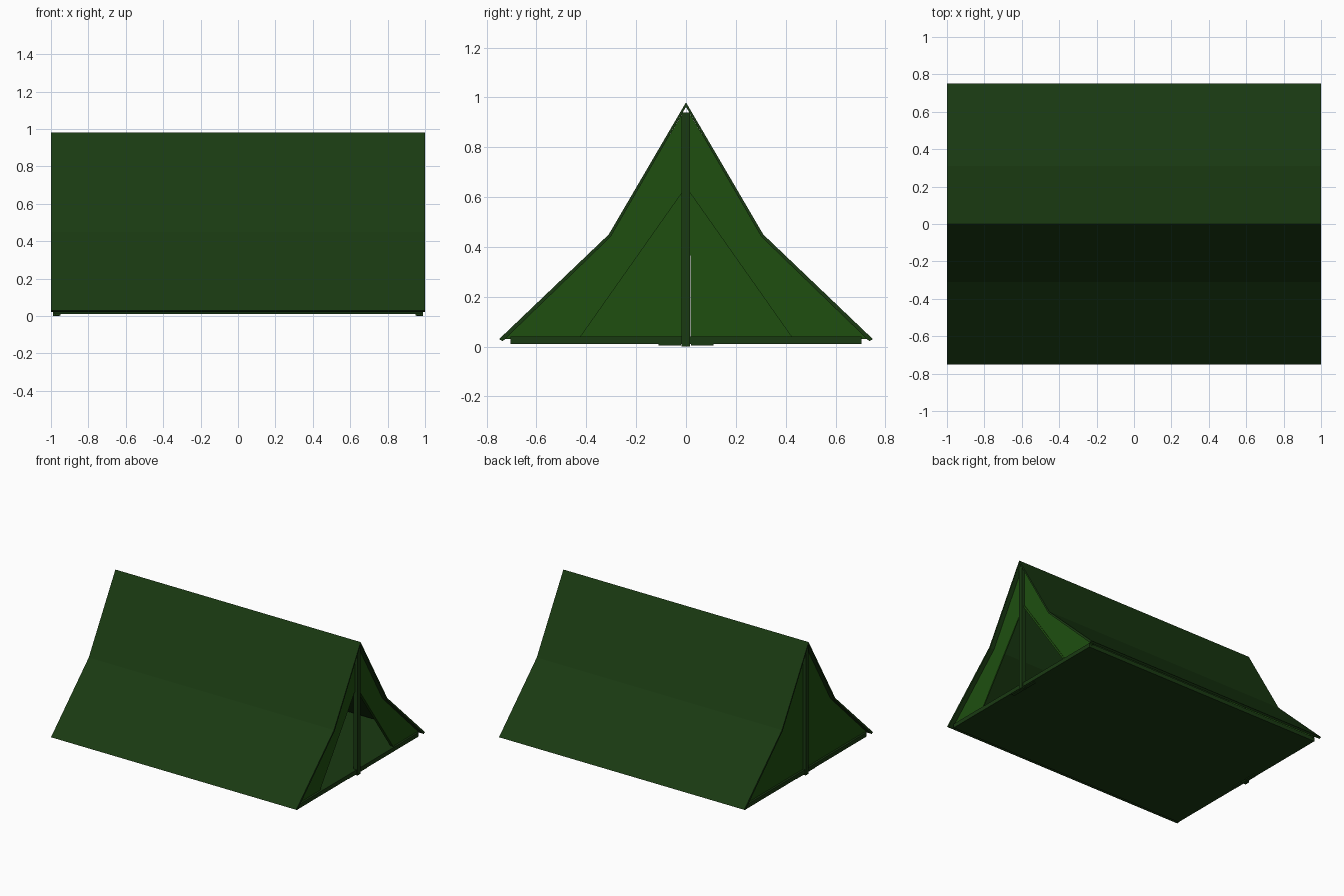
import bpy, bmesh

if "Cube" in bpy.data.objects:
    bpy.data.objects.remove(bpy.data.objects["Cube"])


def mat(name, c):
    m = bpy.data.materials.new(name)
    m.diffuse_color = (*c, 1)
    m.use_nodes = True
    m.node_tree.nodes["Principled BSDF"].inputs["Base Color"].default_value = m.diffuse_color
    return m


DARK = mat("dark_canvas", (0.010, 0.042, 0.006))
LIGHT = mat("green_canvas", (0.013, 0.078, 0.005))


def prism(name, yz, x0, x1, m):
    """Extrude a (y, z) outline along x."""
    bm = bmesh.new()
    f = bm.faces.new([bm.verts.new((x0, y, z)) for y, z in yz])
    r = bmesh.ops.extrude_face_region(bm, geom=[f])
    for v in r["geom"]:
        if isinstance(v, bmesh.types.BMVert):
            v.co.x = x1
    bmesh.ops.recalc_face_normals(bm, faces=bm.faces)
    me = bpy.data.meshes.new(name)
    bm.to_mesh(me)
    bm.free()
    me.materials.append(m)
    ob = bpy.data.objects.new(name, me)
    bpy.context.collection.objects.link(ob)
    return ob


def rect(y0, y1, z0, z1):
    return [(y0, z0), (y1, z0), (y1, z1), (y0, z1)]


# Kinked roof sheet, open underneath
outer = [(-0.75, 0.03), (-0.31, 0.45), (0, 0.98), (0.31, 0.45), (0.75, 0.03)]
inner = [(0.735, 0.022), (0.302, 0.441), (0, 0.962), (-0.302, 0.441), (-0.735, 0.022)]
prism("roof", outer + inner, -1, 1, DARK)

# Ground sheet
prism("floor", rect(-0.705, 0.705, 0.01, 0.04), -0.98, 0.98, DARK)

for side, tag in ((1, "front"), (-1, "back")):
    # Upright pole at each end
    prism(tag + "_pole", rect(-0.018, 0.016, 0.0, 0.94), side * 0.955, side * 0.988, DARK)
    for s, lr in ((-1, "left"), (1, "right")):
        # Fixed end panel around the triangular doorway
        panel = [(0, 0.64), (s * 0.43, 0.03), (s * 0.728, 0.03),
                 (s * 0.303, 0.443), (s * 0.015, 0.935), (0, 0.935)]
        prism(f"{tag}_{lr}_panel", panel, side * 0.958, side * 0.966, LIGHT)
        # Ground tab beside the pole
        prism(f"{tag}_{lr}_tab", rect(s * 0.02, s * 0.11, 0.004, 0.014),
              side * 0.95, side * 0.975, DARK)
        if side < 0:
            # Closed door flap
            edge = 0.018 if s > 0 else -0.014
            prism(f"back_{lr}_flap", [(0, 0.64), (s * 0.43, 0.03), (edge, 0.03), (edge if s > 0 else 0.012, 0.35)],
                  -0.958, -0.966, LIGHT)

# Hem along the open doorway edge
prism("doorway_hem", [(0, 0.64), (0.43, 0.03), (0.445, 0.03), (0.0, 0.662)], 0.945, 0.97, LIGHT)
